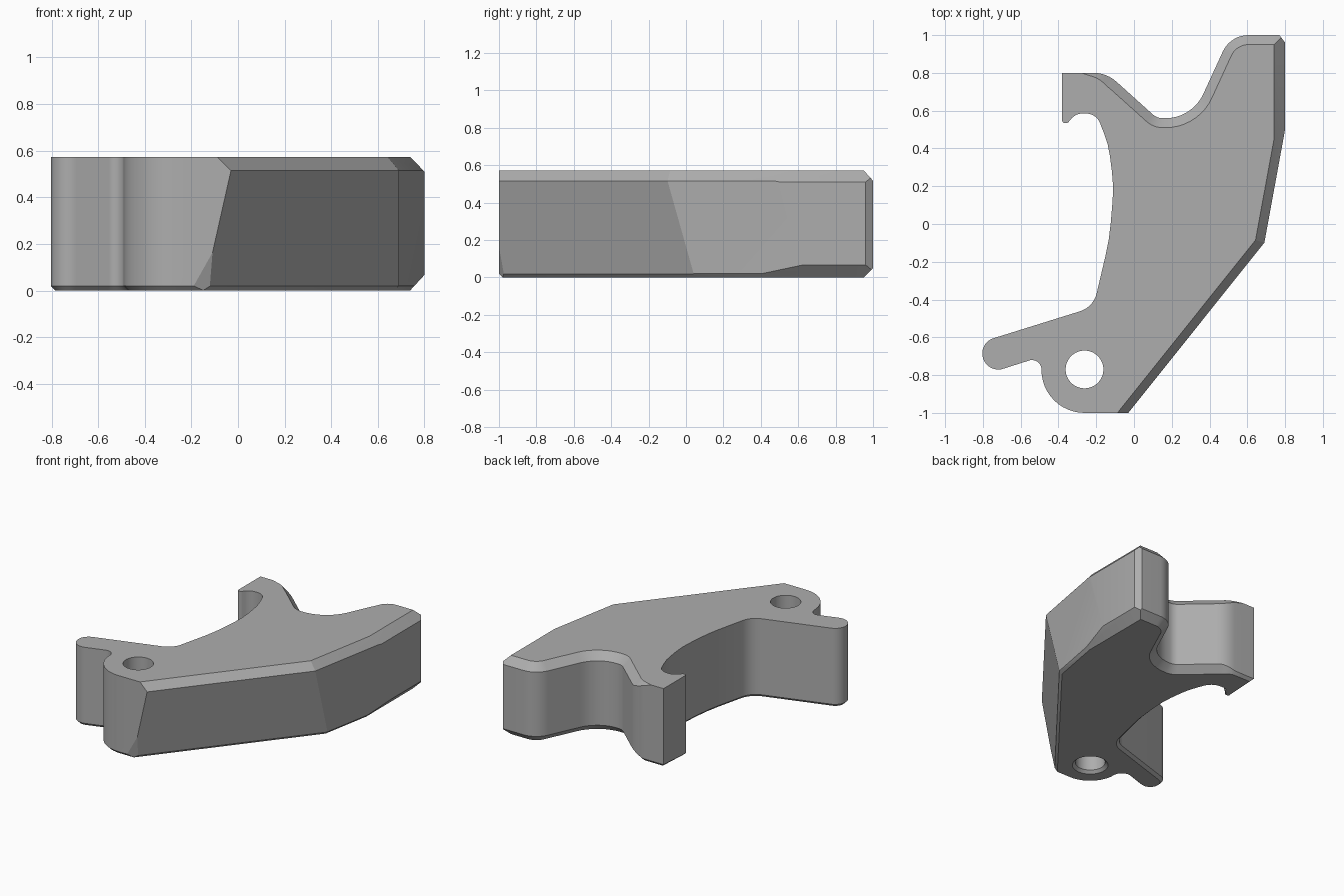
import bpy, bmesh, math
from mathutils import Vector

if "Cube" in bpy.data.objects:
    bpy.data.objects.remove(bpy.data.objects["Cube"], do_unlink=True)

HEIGHT = 0.572

# One plain grey material
grey = bpy.data.materials.new("plain grey")
grey.use_nodes = True
color = (0.42, 0.42, 0.42, 1)
grey.diffuse_color = color
grey.node_tree.nodes["Principled BSDF"].inputs["Base Color"].default_value = color


def fillet(corners):
    """Turn (x, y, radius) corners into a closed outline with round corners."""
    out = []
    for i, (x, y, r) in enumerate(corners):
        p = Vector((x, y))
        if r == 0:
            out.append(p)
            continue
        a = (Vector(corners[i - 1][:2]) - p).normalized()
        b = (Vector(corners[(i + 1) % len(corners)][:2]) - p).normalized()
        half = a.angle(b) / 2
        center = p + (a + b).normalized() * r / math.sin(half)
        start = p + a * r / math.tan(half) - center
        end = p + b * r / math.tan(half) - center
        sweep = start.angle_signed(end)
        steps = max(2, math.ceil(abs(sweep) / math.radians(8)))
        for k in range(steps + 1):
            t = -sweep * k / steps
            c, s = math.cos(t), math.sin(t)
            out.append(center + Vector((start.x * c - start.y * s,
                                        start.x * s + start.y * c)))
    return [p for i, p in enumerate(out) if (p - out[i - 1]).length > 1e-4]


def skin(bm, rings):
    """Close a stack of equal rings into a solid."""
    loops = [[bm.verts.new(p) for p in ring] for ring in rings]
    n = len(loops[0])
    for low, high in zip(loops, loops[1:]):
        for i in range(n):
            j = (i + 1) % n
            bm.faces.new((low[i], low[j], high[j], high[i]))
    bm.faces.new(loops[0][::-1])
    bm.faces.new(loops[-1])


def make_object(name, bm):
    bmesh.ops.recalc_face_normals(bm, faces=bm.faces[:])
    mesh = bpy.data.meshes.new(name)
    bm.to_mesh(mesh)
    bm.free()
    mesh.materials.append(grey)
    obj = bpy.data.objects.new(name, mesh)
    bpy.context.collection.objects.link(obj)
    return obj


def top_bevel(p):
    """Bevel of the back edge, fading out toward the hook."""
    if (p.x > -0.15 and p.y > 0.5) or p.y > 0.7:
        return 0.05 * min(1, max(0, (p.x + 0.28) / 0.16))
    return 0


def bottom_bevel(p):
    small = 0.006 if p.x < -0.31 and 0.5 < p.y < 0.62 else 0.02
    return max(small, top_bevel(p))


# Body outline, counterclockwise; the right side is oversized and trimmed below
outline = fillet([
    (0.9, -1, 0), (0.9, 1, 0), (0.51, 1, 0.15),                      # back lobe
    (0.308, 0.56, 0.22), (0.122, 0.56, 0.08), (-0.145, 0.8, 0.18),   # valley
    (-0.28, 0.8, 0), (-0.38, 0.8, 0),
    (-0.38, 0.535, 0.012), (-0.35, 0.535, 0.012),                    # hook tip
    (-0.31, 0.585, 0.08), (-0.2, 0.585, 0.08),
    (-0.135, 0.42, 0.5), (-0.107, 0.2, 0.7), (-0.13, -0.08, 1.2),    # inner curve
    (-0.215, -0.44, 0.13),
    (-0.825, -0.63, 0.084), (-0.773, -0.792, 0.084),                 # side finger
    (-0.49, -0.702, 0.05), (-0.49, -1, 0.228)])                      # pivot hub

miters = []
for i, p in enumerate(outline):
    d1 = (p - outline[i - 1]).normalized()
    d2 = (outline[(i + 1) % len(outline)] - p).normalized()
    n1, n2 = Vector((d1.y, -d1.x)), Vector((d2.y, -d2.x))
    miters.append((n1 + n2) / (1 + n1.dot(n2)))


def ring(inset, z):
    return [(*(p - m * inset(p)), z(p)) for p, m in zip(outline, miters)]


bm = bmesh.new()
skin(bm, [ring(bottom_bevel, lambda p: 0),
          ring(lambda p: 0, bottom_bevel),
          ring(lambda p: 0, lambda p: HEIGHT - 1.1 * top_bevel(p)),
          ring(top_bevel, lambda p: HEIGHT)])
bmesh.ops.remove_doubles(bm, verts=bm.verts[:], dist=1e-5)
bmesh.ops.recalc_face_normals(bm, faces=bm.faces[:])


def trim(point, normal):
    geom = bm.verts[:] + bm.edges[:] + bm.faces[:]
    bmesh.ops.bisect_plane(bm, geom=geom, dist=1e-5, plane_co=point,
                           plane_no=Vector(normal).normalized(), clear_outer=True)
    bmesh.ops.holes_fill(bm, edges=[e for e in bm.edges if e.is_boundary], sides=0)


# Right side walls with their top and bottom bevels
trim((0.8, 0, 0), (1, 0, 0))
trim((-0.03, -1, 0.515), (0.781, -0.624, -0.176))
trim((0.69, -0.1, 0.515), (0.983, -0.18, -0.051))
trim((0.8, 0.96, 0), (0.8, 0.6, 0))
trim((0.8, 0, 0.51), (1, 0, 0.95))
trim((-0.03, -1, 0.515), (0.781, -0.624, 0.79))
trim((0.69, -0.1, 0.515), (0.983, -0.18, 0.85))
trim((0.8, 0, 0.067), (1, 0, -0.92))
trim((-0.14, -1, 0.02), (0.781, -0.624, -1))
trim((0.752, 0.38, 0.02), (0.983, -0.18, -1))
# Small facet beside the hub
trim((-0.1, -1, 0.18), (0.48, -1.28, -0.27))
body = make_object("lever_body", bm)

# Pivot hole, flared at the bottom
hole = bmesh.new()
turns = [math.tau * i / 48 for i in range(48)]
skin(hole, [[(-0.262 + r * math.cos(a), -0.77 + r * math.sin(a), z) for a in turns]
            for r, z in ((0.13, -0.01), (0.1, 0.02), (0.1, 0.7))])
cutter = make_object("pivot_hole_cutter", hole)
cutter.hide_render = True
cut = body.modifiers.new("pivot hole", "BOOLEAN")
cut.operation = "DIFFERENCE"
cut.solver = "EXACT"
cut.object = cutter
bpy.context.view_layer.update()
result = bpy.data.meshes.new_from_object(
    body.evaluated_get(bpy.context.evaluated_depsgraph_get()))
body.modifiers.clear()
body.data = result
bpy.data.objects.remove(cutter, do_unlink=True)

# Smooth shading with sharp bevel edges
bpy.ops.object.select_all(action="DESELECT")
body.select_set(True)
bpy.context.view_layer.objects.active = body
bpy.ops.object.shade_smooth_by_angle(angle=math.radians(20))
